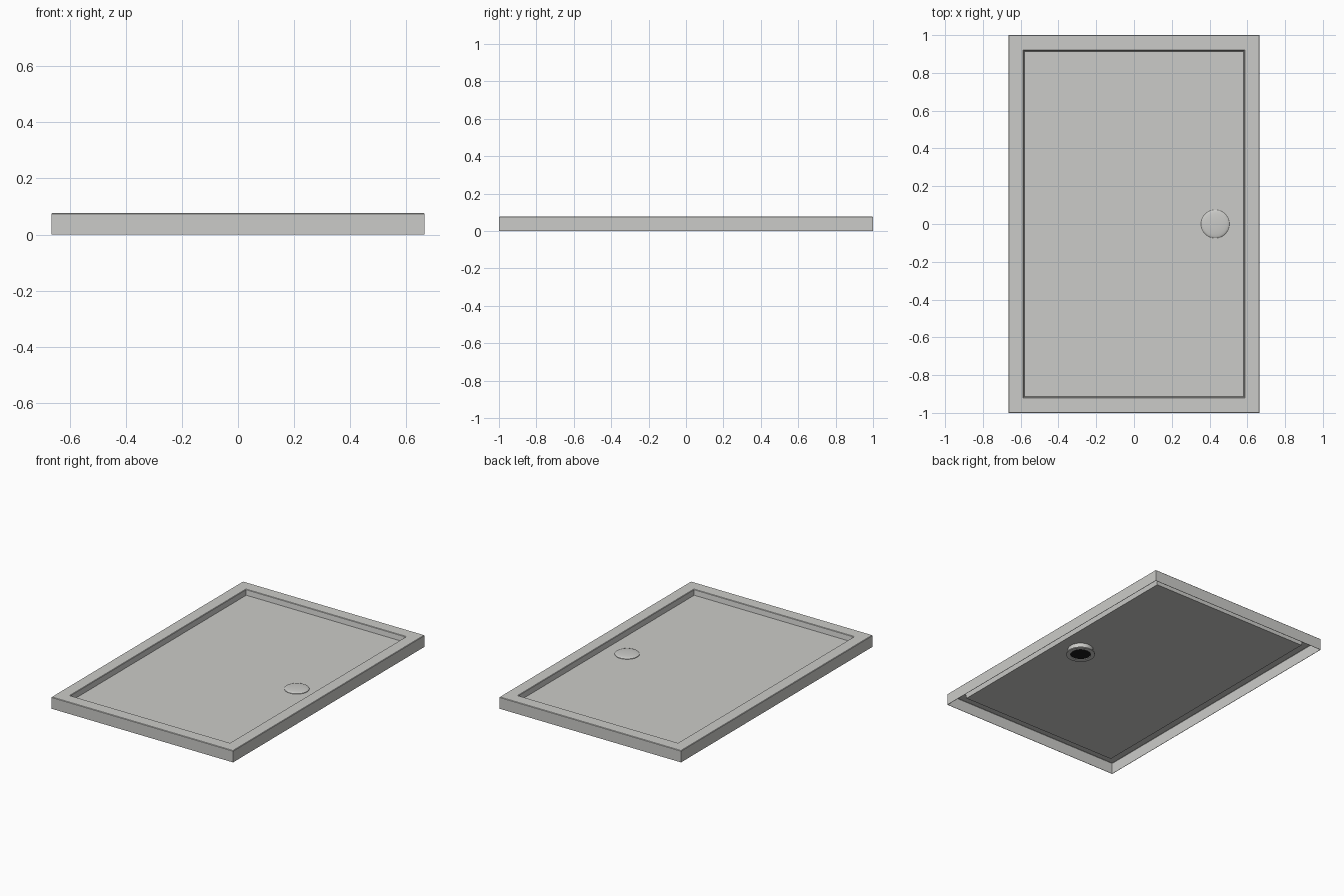
import bpy
import bmesh
import math

cube = bpy.data.objects.get("Cube")
if cube:
    bpy.data.objects.remove(cube, do_unlink=True)


def make_material(name, value):
    mat = bpy.data.materials.new(name)
    mat.use_nodes = True
    mat.diffuse_color = (*value, 1)
    mat.node_tree.nodes["Principled BSDF"].inputs["Base Color"].default_value = (*value, 1)
    return mat


grey = make_material("light_grey", (0.6, 0.6, 0.58))
black = make_material("drain_black", (0.01, 0.01, 0.01))


def loft(name, rings, mat, cap_start=False, cap_end=True):
    """Join equal rings of points into a surface, with optional end caps."""
    bm = bmesh.new()
    loops = [[bm.verts.new(p) for p in ring] for ring in rings]
    for a, b in zip(loops, loops[1:]):
        n = len(a)
        for i in range(n):
            j = (i + 1) % n
            bm.faces.new((a[i], a[j], b[j], b[i]))
    if cap_start:
        bm.faces.new(loops[0][::-1])
    if cap_end:
        bm.faces.new(loops[-1])
    mesh = bpy.data.meshes.new(name)
    bm.to_mesh(mesh)
    bm.free()
    mesh.materials.append(mat)
    obj = bpy.data.objects.new(name, mesh)
    bpy.context.collection.objects.link(obj)
    return obj


def rectangle(hx, hy, z):
    return [(-hx, -hy, z), (hx, -hy, z), (hx, hy, z), (-hx, hy, z)]


DRAIN_X = 0.43


def circle(r, z, n=40):
    return [(DRAIN_X + r * math.cos(2 * math.pi * i / n),
             r * math.sin(2 * math.pi * i / n), z) for i in range(n)]


def smooth(obj):
    bpy.ops.object.select_all(action="DESELECT")
    obj.select_set(True)
    bpy.context.view_layer.objects.active = obj
    bpy.ops.object.shade_smooth_by_angle(angle=math.radians(30))


# Tray: skirt, softened top edge, raised rim, step and sunken floor
HX, HY, TOP, FLOOR = 0.664, 1.0, 0.077, 0.041
tray = loft("shower_tray", [
    rectangle(HX, HY, 0),
    rectangle(HX, HY, TOP - 0.003),
    rectangle(HX - 0.003, HY - 0.003, TOP),
    rectangle(0.587, 0.921, TOP),
    rectangle(0.584, 0.918, TOP - 0.003),
    rectangle(0.579, 0.913, FLOOR),
], grey)
shell = tray.modifiers.new("thin_shell", "SOLIDIFY")
shell.thickness = 0.003
shell.offset = -1

# Shallow domed drain cover on the floor
dome = [(0.075 * math.cos(t), FLOOR + 0.003 + 0.009 * math.sin(t))
        for t in (math.radians(a) for a in range(0, 90, 15))]
cover = loft("drain_cover",
             [circle(0.075, FLOOR - 0.001)] + [circle(r, z) for r, z in dome], grey)
smooth(cover)

# Drain body below the floor, with a flange and an open throat
body = loft("drain_body", [
    circle(0.078, FLOOR - 0.002),
    circle(0.078, 0.008),
    circle(0.088, 0.008),
    circle(0.088, 0.001),
    circle(0.062, 0.001),
    circle(0.062, 0.012),
][::-1], grey, cap_end=False)
smooth(body)

# Dark opening inside the throat
loft("drain_opening", [circle(0.062, 0.006), circle(0.062, 0.010)], black, cap_start=True)
